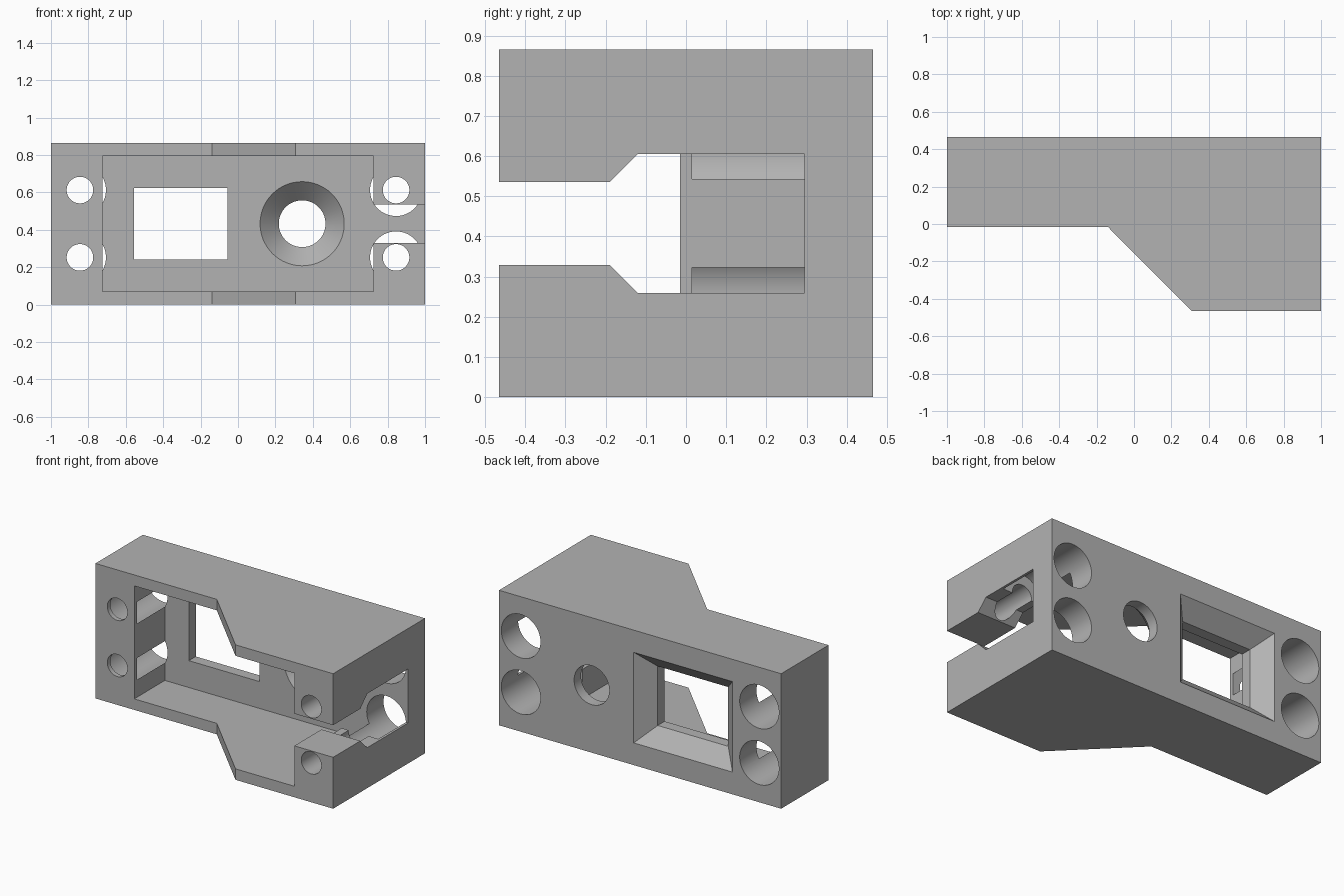
import bpy, bmesh
from math import cos, sin, pi, radians

cube = bpy.data.objects.get("Cube")
if cube:
    bpy.data.objects.remove(cube, do_unlink=True)

grey = bpy.data.materials.new("plain grey")
grey.use_nodes = True
colour = (0.45, 0.45, 0.45, 1)
grey.diffuse_color = colour
grey.node_tree.nodes["Principled BSDF"].inputs["Base Color"].default_value = colour

H = 0.865          # height
MID = H / 2
FLOOR = 0.295      # pocket floor
BACK = 0.465       # rear face
OUT = 0.1          # cutter overshoot


def loft(name, rings):
    """Closed solid through a stack of matching rings."""
    bm = bmesh.new()
    loops = [[bm.verts.new(p) for p in ring] for ring in rings]
    bm.faces.new(loops[0])
    bm.faces.new(loops[-1])
    n = len(loops[0])
    for a, b in zip(loops, loops[1:]):
        for i in range(n):
            j = (i + 1) % n
            bm.faces.new((a[i], a[j], b[j], b[i]))
    bmesh.ops.recalc_face_normals(bm, faces=bm.faces)
    mesh = bpy.data.meshes.new(name)
    bm.to_mesh(mesh)
    bm.free()
    mesh.materials.append(grey)
    obj = bpy.data.objects.new(name, mesh)
    bpy.context.collection.objects.link(obj)
    return obj


def rect(x, z, w, h, y):
    return [(x + sx * w, y, z + sz * h) for sx, sz in ((-1, -1), (1, -1), (1, 1), (-1, 1))]


def circle(x, z, r, y, n=64):
    return [(x + r * cos(2 * pi * i / n), y, z + r * sin(2 * pi * i / n)) for i in range(n)]


# Outer block with the angled step at the front
outline = [(-1, -0.015), (-0.14, -0.015), (0.308, -BACK), (1, -BACK), (1, BACK), (-1, BACK)]
body = loft("mounting_block", [[(x, y, z) for x, y in outline] for z in (0, H)])

cutters = []

# Front pocket
cutters.append(loft("pocket_cutter", [rect(0, MID, 0.725, 0.362, y) for y in (-BACK - OUT, FLOOR)]))

# Flared slot through the left end wall
half = [(-BACK - OUT, 0.103), (-0.19, 0.103), (-0.12, 0.173), (FLOOR, 0.173)]
slot = [(y, MID + h) for y, h in half] + [(y, MID - h) for y, h in reversed(half)]
cutters.append(loft("slot_cutter", [[(x, y, z) for y, z in slot] for x in (0.65, 1 + OUT)]))

# Window, bevelled on the rear face
window = [(FLOOR - OUT, 0), (BACK - 0.1, 0), (BACK + OUT, 0.2)]
cutters.append(loft("window_cutter", [rect(-0.305, MID, 0.25 + e, 0.19 + e, y) for y, e in window]))

# Round opening, countersunk on the pocket side
opening = [(FLOOR - OUT, 0.325), (FLOOR + 0.1, 0.125), (BACK + OUT, 0.125)]
cutters.append(loft("opening_cutter", [circle(0.343, MID, r, y) for y, r in opening]))

# Four screw holes, counterbored from the rear
bore = [(-BACK - OUT, 0.071), (0.015, 0.071), (0.015, 0.139), (BACK + OUT, 0.139)]
for x in (-0.845, 0.845):
    for dz in (-0.18, 0.18):
        cutters.append(loft("screw_hole_cutter", [circle(x, MID + dz, r, y) for y, r in bore]))

# Cut everything out of the block
bpy.context.view_layer.objects.active = body
for cutter in cutters:
    cutter.hide_render = True
    mod = body.modifiers.new("cut", "BOOLEAN")
    mod.operation = "DIFFERENCE"
    mod.solver = "EXACT"
    mod.object = cutter
    bpy.ops.object.modifier_apply(modifier=mod.name)
    bpy.data.objects.remove(cutter, do_unlink=True)

bpy.ops.object.select_all(action="DESELECT")
body.select_set(True)
bpy.ops.object.shade_smooth_by_angle(angle=radians(25))
